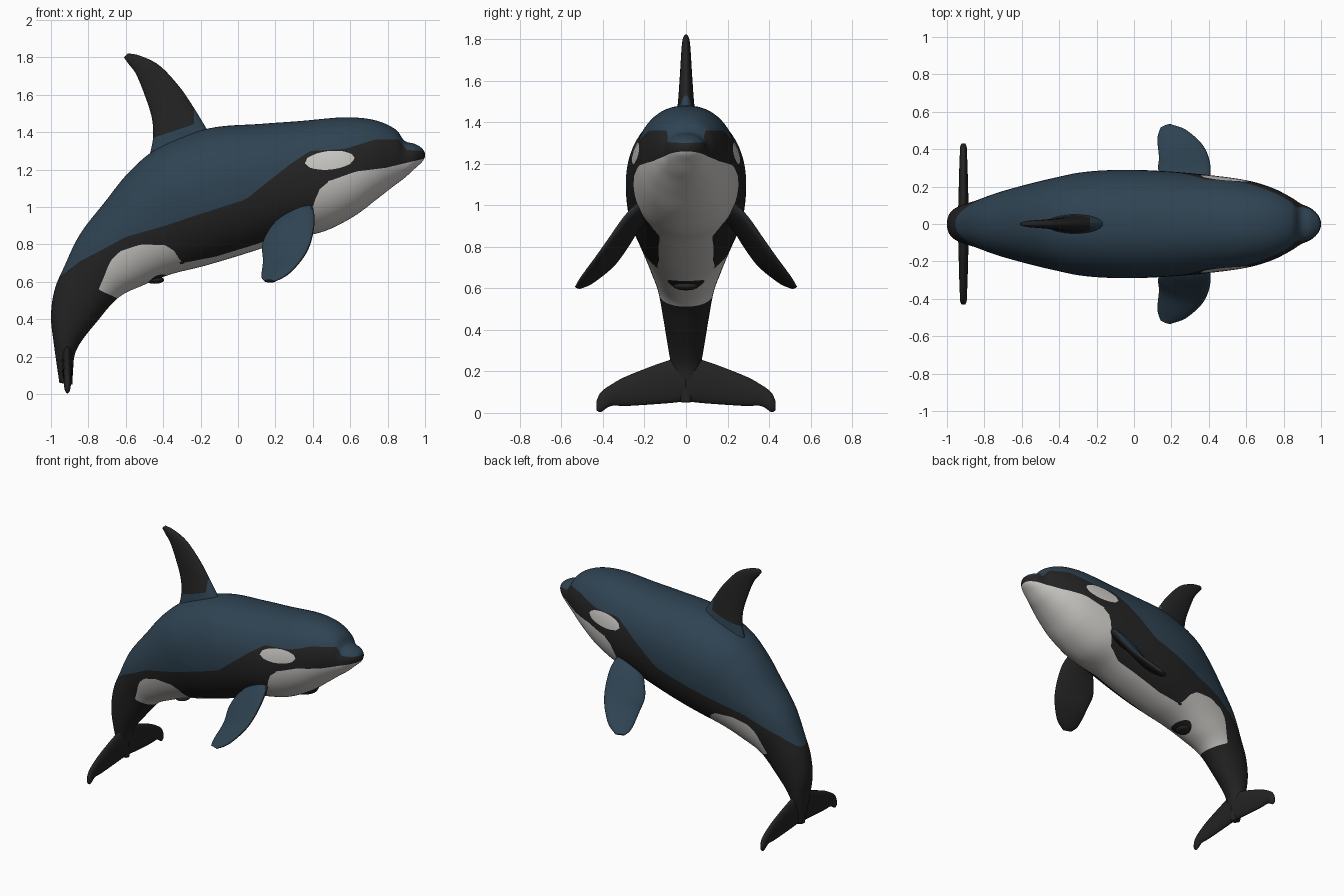
import bpy, bmesh, math
from mathutils import Vector

if "Cube" in bpy.data.objects:
    bpy.data.objects.remove(bpy.data.objects["Cube"])


def material(name, rgb):
    m = bpy.data.materials.new(name)
    m.diffuse_color = (*rgb, 1)
    m.use_nodes = True
    m.node_tree.nodes["Principled BSDF"].inputs["Base Color"].default_value = m.diffuse_color
    return m


MATS = [material("black skin", (0.017, 0.017, 0.017)),
        material("slate blue skin", (0.028, 0.056, 0.085)),
        material("white skin", (0.60, 0.585, 0.56))]
BLACK, BLUE, WHITE = range(3)


def spline(stations, rings):
    """Catmull-Rom resampling of station tuples."""
    n = len(stations) - 1
    for i in range(rings + 1):
        u = i / rings * n
        k = min(int(u), n - 1)
        t = u - k
        p = [stations[min(max(k + d, 0), n)] for d in (-1, 0, 1, 2)]
        yield [0.5 * (2 * b + (c - a) * t + (2 * a - 5 * b + 4 * c - d) * t * t
                      + (3 * b - a - 3 * c + d) * t ** 3) for a, b, c, d in zip(*p)]


def cut(bm, field):
    """Cut the surface along field == 0 so that colour edges are clean."""
    val = {v: field(v.co) for v in bm.verts}
    new = []
    for e in list(bm.edges):
        a, b = e.verts
        if val[a] * val[b] < 0:
            new.append(bmesh.utils.edge_split(e, a, val[a] / (val[a] - val[b]))[1])
    if new:
        bmesh.ops.connect_verts(bm, verts=new)


def loft(name, stations, rings, sides, rule, fields=(), power=1.0, mirror=False):
    """Skin rounded sections; a station is edge A, edge B, half-thickness vector."""
    bm = bmesh.new()
    loops = []
    for s in spline(stations, rings):
        a, b, w = Vector(s[0:3]), Vector(s[3:6]), Vector(s[6:9])
        loop = []
        for j in range(sides):
            ang = 2 * math.pi * (j + 0.5) / sides
            c, sn = (math.copysign(abs(f) ** power, f) for f in (math.cos(ang), math.sin(ang)))
            loop.append(bm.verts.new((a + b) / 2 + (a - b) / 2 * c + w * sn))
        loops.append(loop)
    for r, q in zip(loops, loops[1:]):
        for j in range(sides):
            k = (j + 1) % sides
            bm.faces.new((r[j], r[k], q[k], q[j]))
    bm.faces.new(loops[0])
    bm.faces.new(loops[-1])
    bmesh.ops.recalc_face_normals(bm, faces=bm.faces)
    for f in fields:
        cut(bm, f)
    bm.normal_update()
    for f in bm.faces:
        f.smooth = True
        f.material_index = rule(f.calc_center_median(), f.normal)
    return finish(name, bm, mirror)


def finish(name, bm, mirror=False):
    me = bpy.data.meshes.new(name)
    bm.to_mesh(me)
    bm.free()
    for m in MATS:
        me.materials.append(m)
    ob = bpy.data.objects.new(name, me)
    bpy.context.collection.objects.link(ob)
    if mirror:
        mod = ob.modifiers.new("mirror", 'MIRROR')
        mod.use_axis = (False, True, False)
        mod.use_clip = False
        mod.use_mirror_merge = False
    return ob


def blob(name, loc, size, mirror=False):
    bm = bmesh.new()
    bmesh.ops.create_uvsphere(bm, u_segments=20, v_segments=12, radius=1)
    for v in bm.verts:
        v.co = Vector(loc) + Vector([c * s for c, s in zip(v.co, size)])
    for f in bm.faces:
        f.smooth = True
    return finish(name, bm, mirror)


def lerp(points, x):
    if x <= points[0][0]:
        return points[0][1]
    for (x0, z0), (x1, z1) in zip(points, points[1:]):
        if x <= x1:
            return z0 + (z1 - z0) * (x - x0) / (x1 - x0)
    return points[-1][1]


# Colour borders on the body, as side-view lines
BLUE_LINE = [(-1, .60), (-.95, .63), (-.845, .71), (-.74, .765), (-.6, .84), (-.39, .9),
             (-.18, .97), (.04, 1.04), (.14, 1.12), (.28, 1.23), (.385, 1.3), (.57, 1.31),
             (.73, 1.36), (.86, 1.36), (.9, 1.305), (1, 1.30)]
WHITE_TOP = [(-.79, .40), (-.75, .55), (-.715, .63), (-.685, .71), (-.63, .765), (-.52, .80),
             (-.39, .797), (-.34, .765), (-.30, .70), (-.12, .735), (.06, .79), (.25, .85),
             (.36, .91), (.40, 1.0), (.43, 1.09), (.49, 1.14), (.63, 1.19), (.79, 1.21), (1, 1.26)]
WHITE_END = [(-.8, .59), (-.75, .56), (-.64, .51), (-.6, .40), (-.5, 0)]


def f_blue(p):
    return p.z - lerp(BLUE_LINE, p.x)


def f_white(p):
    return min(lerp(WHITE_TOP, p.x) - p.z, p.z - lerp(WHITE_END, p.x))


def f_eye_patch(p):
    u, v = p.x - .49, p.z - 1.25
    return 1 - math.hypot((u + .1 * v) / .135, (v - .1 * u) / .05)


def f_belly_spot(p):
    return 1 - math.hypot((p.x + .43) / .055, p.y / .09, max(0, p.z - .66) / .05)


def body_rule(c, n):
    if f_eye_patch(c) > 0:
        return WHITE
    if f_white(c) > 0:
        return BLACK if f_belly_spot(c) > 0 else WHITE
    return BLUE if f_blue(c) > 0 else BLACK


# Body: top x, z / bottom x, z / half width, from tail to snout
BODY = [(-.955, .06, -.885, .05, .03), (-.985, .27, -.877, .19, .07), (-1, .42, -.845, .27, .09),
        (-.98, .56, -.765, .374, .11), (-.93, .68, -.64, .515, .135), (-.845, .855, -.5, .585, .175),
        (-.71, 1.03, -.36, .64, .215), (-.58, 1.19, -.2, .68, .25), (-.42, 1.32, -.06, .72, .28),
        (-.16, 1.42, .1, .77, .29), (.12, 1.445, .28, .83, .28), (.33, 1.46, .46, .87, .262),
        (.57, 1.48, .62, .95, .235), (.73, 1.465, .74, 1.04, .195), (.84, 1.417, .83, 1.11, .145),
        (.89, 1.355, .89, 1.155, .11), (.945, 1.338, .945, 1.205, .085),
        (.983, 1.315, .983, 1.24, .05), (.999, 1.29, .999, 1.265, .015)]
loft("body", [(a, 0, b, c, 0, d, 0, w, 0) for a, b, c, d, w in BODY], 144, 72, body_rule,
     (f_blue, f_white, f_eye_patch, f_belly_spot), power=.92)


# Dorsal fin: leading x, z / trailing x, z / half thickness
def f_fin(p):
    return max(p.x + .235, 1.37 + .33 * (p.x + .455) - p.z)


FIN = [(-.13, 1.36, -.48, 1.25, .055), (-.18, 1.44, -.455, 1.37, .048), (-.235, 1.53, -.462, 1.48, .038),
       (-.31, 1.64, -.5, 1.6, .03), (-.417, 1.755, -.545, 1.71, .023), (-.52, 1.808, -.585, 1.765, .018),
       (-.59, 1.822, -.61, 1.80, .01)]
loft("dorsal_fin", [(a, 0, b, c, 0, d, 0, w, 0) for a, b, c, d, w in FIN], 40, 32,
     lambda c, n: BLUE if f_fin(c) > 0 else BLACK, (f_fin,))

# Flippers: leading and trailing edge points, thickness across the blade
FLIPPER = [((.39, .19, 1.03), (.24, .17, .96), .04), ((.41, .28, .945), (.17, .24, .885), .036),
           ((.398, .36, .84), (.13, .29, .80), .032), ((.36, .43, .745), (.133, .355, .71), .028),
           ((.28, .50, .65), (.125, .455, .63), .022), ((.20, .53, .603), (.14, .51, .605), .012)]
blade = Vector((0, .8, .6))
loft("flippers", [(*a, *b, *(blade * t)) for a, b, t in FLIPPER], 40, 32,
     lambda c, n: BLUE if n.dot(blade) > .2 and n.x < .45 else BLACK, mirror=True)

# Tail flukes: y, upper z, lower z, half thickness
FLUKE = [(0, .27, .055, .032), (.096, .25, .045, .028), (.28, .18, .033, .023),
         (.36, .137, .033, .02), (.41, .10, .004, .018), (.43, .06, .012, .01)]
loft("tail_flukes", [(-.912, y, a, -.912, y, b, t, 0, 0) for y, a, b, t in FLUKE], 40, 24,
     lambda c, n: BLACK, mirror=True)

# Eyes and belly bump
blob("eyes", (.67, .195, 1.265), (.03, .02, .018), mirror=True)
blob("belly_bump", (-.445, 0, .61), (.05, .06, .02))
